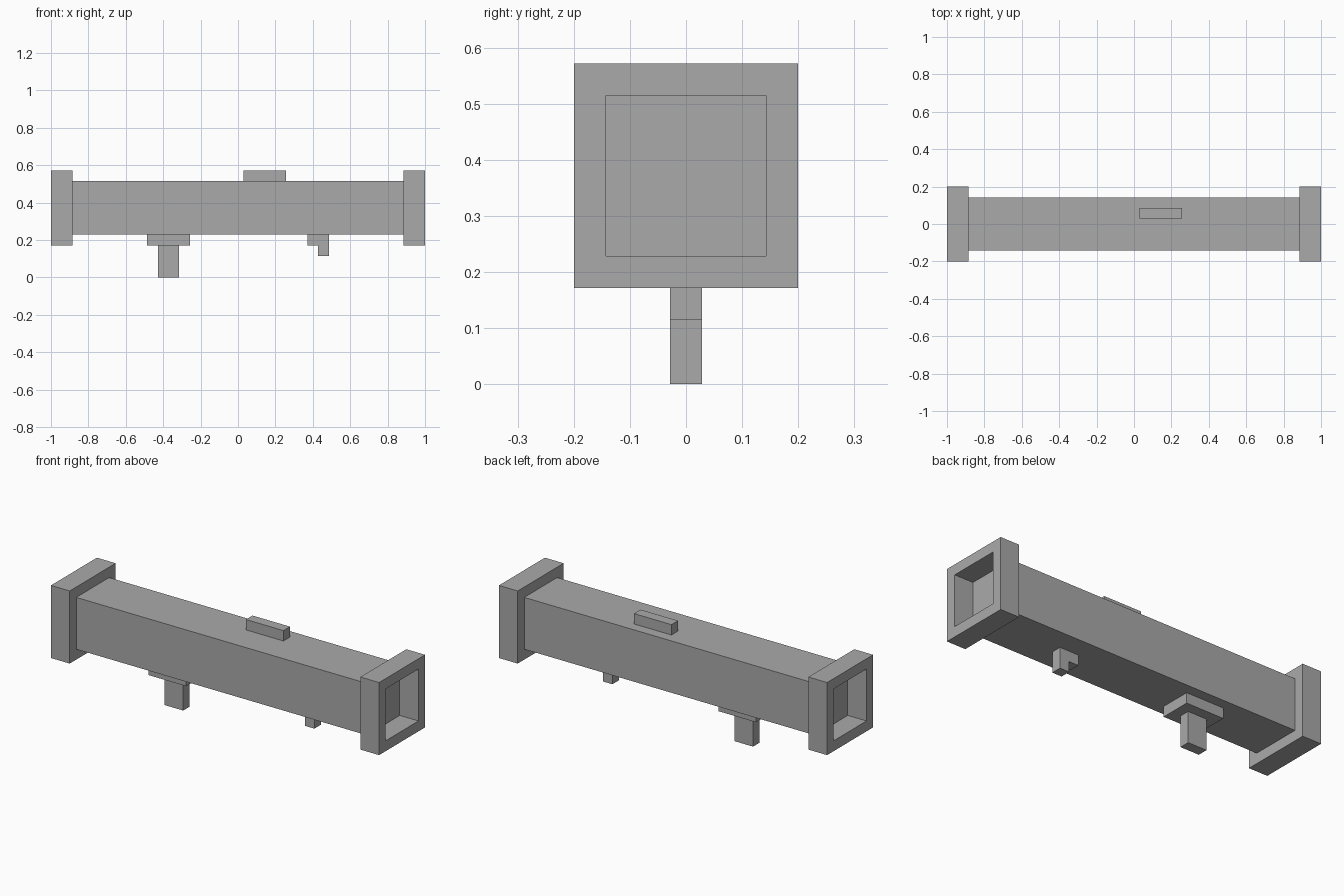
import bpy
import bmesh
from mathutils import Vector

cube = bpy.data.objects.get("Cube")
if cube:
    bpy.data.objects.remove(cube, do_unlink=True)

U = 2 / 35          # building unit: every part is a whole number of these
MID = 6.5 * U       # height of the tube axis

grey = bpy.data.materials.new("plain grey")
grey.use_nodes = True
colour = (0.4, 0.4, 0.4, 1)
grey.diffuse_color = colour
grey.node_tree.nodes["Principled BSDF"].inputs["Base Color"].default_value = colour


def box_mesh(size):
    bm = bmesh.new()
    bmesh.ops.create_cube(bm, size=1)
    bmesh.ops.scale(bm, vec=Vector(size), verts=bm.verts)
    return bm


def add_part(name, bm, location):
    bmesh.ops.recalc_face_normals(bm, faces=bm.faces)
    mesh = bpy.data.meshes.new(name)
    bm.to_mesh(mesh)
    bm.free()
    mesh.materials.append(grey)
    part = bpy.data.objects.new(name, mesh)
    part.location = location
    bpy.context.collection.objects.link(part)
    return part


def add_box(name, size, location):
    return add_part(name, box_mesh([s * U for s in size]), location)


def add_flange(name, x):
    """Square collar with an open centre the same size as the tube."""
    bm = box_mesh((2 * U, 7 * U, 7 * U))
    ends = [f for f in bm.faces if abs(f.normal.x) > 0.9]
    bmesh.ops.inset_individual(bm, faces=ends, thickness=U, use_even_offset=True)
    rims = [e for f in ends for e in f.edges]
    bmesh.ops.delete(bm, geom=ends, context="FACES_ONLY")
    bmesh.ops.bridge_loops(bm, edges=rims)
    return add_part(name, bm, (x, 0, MID))


# Main tube, closed at both ends, with a collar on each
add_box("tube", (31, 5, 5), (0, 0, MID))
add_flange("left_flange", 1 - U)
add_flange("right_flange", U - 1)

# Sight block on top, off to the back
add_box("sight", (4, 1, 1), (2.5 * U, U, 9.5 * U))

# Grip and its mounting plate
add_box("grip_plate", (4, 3, 1), (-6.5 * U, 0, 3.5 * U))
add_box("grip", (2, 1, 3), (-6.5 * U, 0, 1.5 * U))

# Hooked trigger
add_box("trigger_base", (2, 1, 1), (7.5 * U, 0, 3.5 * U))
add_box("trigger_hook", (1, 1, 1), (8 * U, 0, 2.5 * U))
